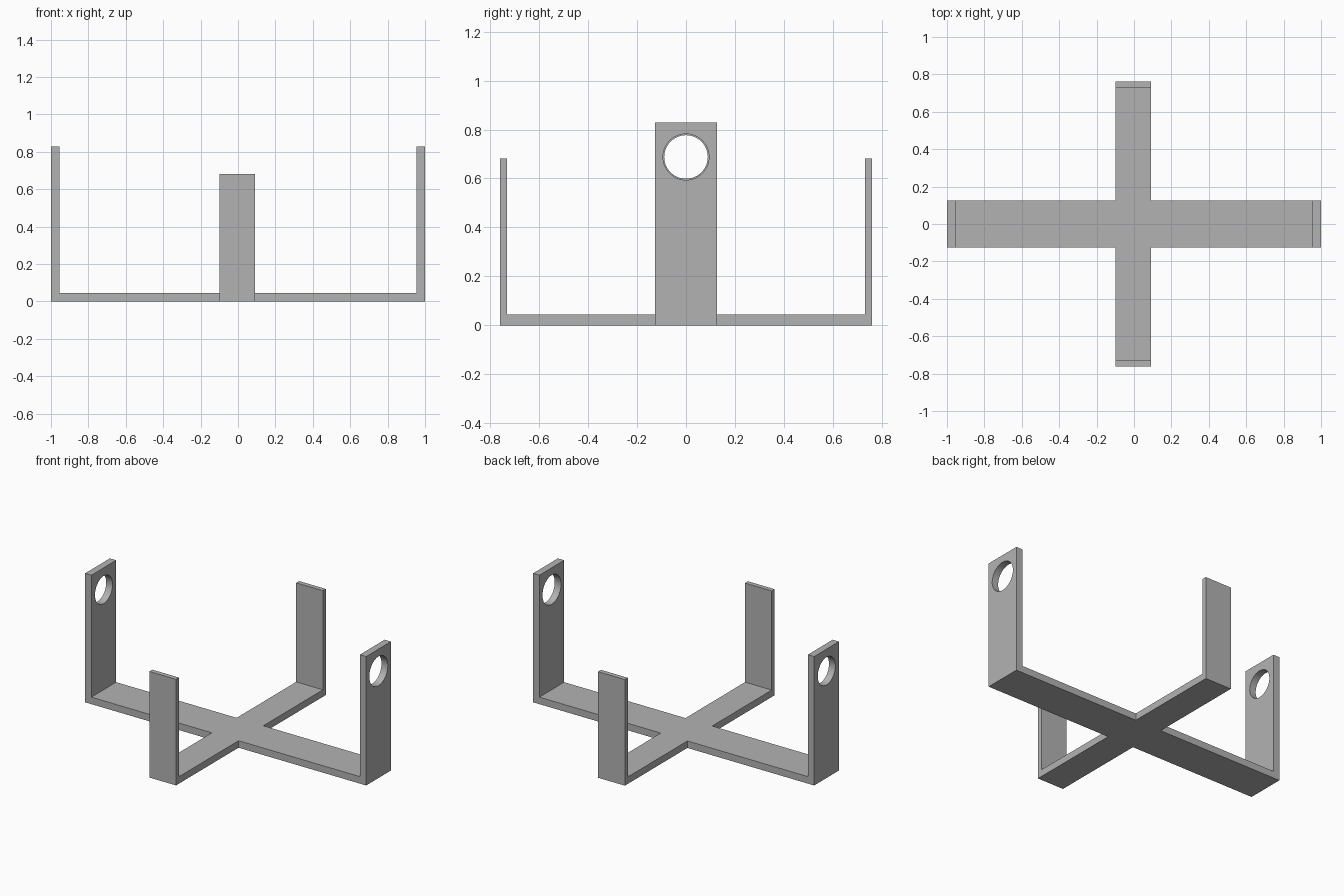
import bpy
import bmesh
import math
from mathutils import Matrix, Vector

cube = bpy.data.objects.get("Cube")
if cube:
    bpy.data.objects.remove(cube, do_unlink=True)

BASE = 0.045          # floor thickness shared by both straps
HOLE_Z = 0.688

grey = bpy.data.materials.new("plain grey")
grey.use_nodes = True
grey.diffuse_color = (0.45, 0.45, 0.45, 1)
grey.node_tree.nodes["Principled BSDF"].inputs["Base Color"].default_value = grey.diffuse_color


def finish(bm, name):
    bmesh.ops.recalc_face_normals(bm, faces=bm.faces)
    mesh = bpy.data.meshes.new(name)
    bm.to_mesh(mesh)
    bm.free()
    mesh.materials.append(grey)
    obj = bpy.data.objects.new(name, mesh)
    bpy.context.collection.objects.link(obj)
    return obj


def u_strap(name, half_len, wall, height, width, turn=0, shift=0):
    """Extrude a U-shaped profile across the strap width."""
    inner = half_len - wall
    profile = [(-half_len, 0), (half_len, 0), (half_len, height), (inner, height),
               (inner, BASE), (-inner, BASE), (-inner, height), (-half_len, height)]
    bm = bmesh.new()
    face = bm.faces.new([bm.verts.new((x, -width / 2, z)) for x, z in profile])
    out = bmesh.ops.extrude_face_region(bm, geom=[face])
    moved = [v for v in out["geom"] if isinstance(v, bmesh.types.BMVert)]
    bmesh.ops.translate(bm, verts=moved, vec=Vector((0, width, 0)))
    place = Matrix.Translation((shift, 0, 0)) @ Matrix.Rotation(turn, 4, "Z")
    bmesh.ops.transform(bm, matrix=place, verts=bm.verts)
    return finish(bm, name)


def hole_cutter(name, x, radius):
    bm = bmesh.new()
    place = Matrix.Translation((x, 0, HOLE_Z)) @ Matrix.Rotation(math.pi / 2, 4, "Y")
    bmesh.ops.create_cone(bm, cap_ends=True, segments=64, radius1=radius,
                          radius2=radius, depth=0.3, matrix=place)
    obj = finish(bm, name)
    obj.hide_render = True
    return obj


def combine(target, tool, operation):
    """Apply a boolean and discard the tool object."""
    mod = target.modifiers.new(operation.lower(), "BOOLEAN")
    mod.operation = operation
    mod.solver = "EXACT"
    mod.object = tool
    bpy.context.view_layer.objects.active = target
    bpy.ops.object.modifier_apply(modifier=mod.name)
    bpy.data.objects.remove(tool, do_unlink=True)


# Long strap and narrower cross strap, merged into one bracket
bracket = u_strap("cross_bracket", 1.0, 0.045, 0.829, 0.252)
cross = u_strap("cross_strap", 0.761, 0.03, 0.682, 0.19, math.pi / 2, -0.003)
combine(bracket, cross, "UNION")

# Round holes through the two tall uprights
for side, radius in ((1, 0.094), (-1, 0.089)):
    combine(bracket, hole_cutter("hole_cutter", side, radius), "DIFFERENCE")

# Smooth hole walls, crisp edges elsewhere
bpy.ops.object.select_all(action="DESELECT")
bracket.select_set(True)
bpy.context.view_layer.objects.active = bracket
bpy.ops.object.shade_smooth_by_angle(angle=math.radians(30))
